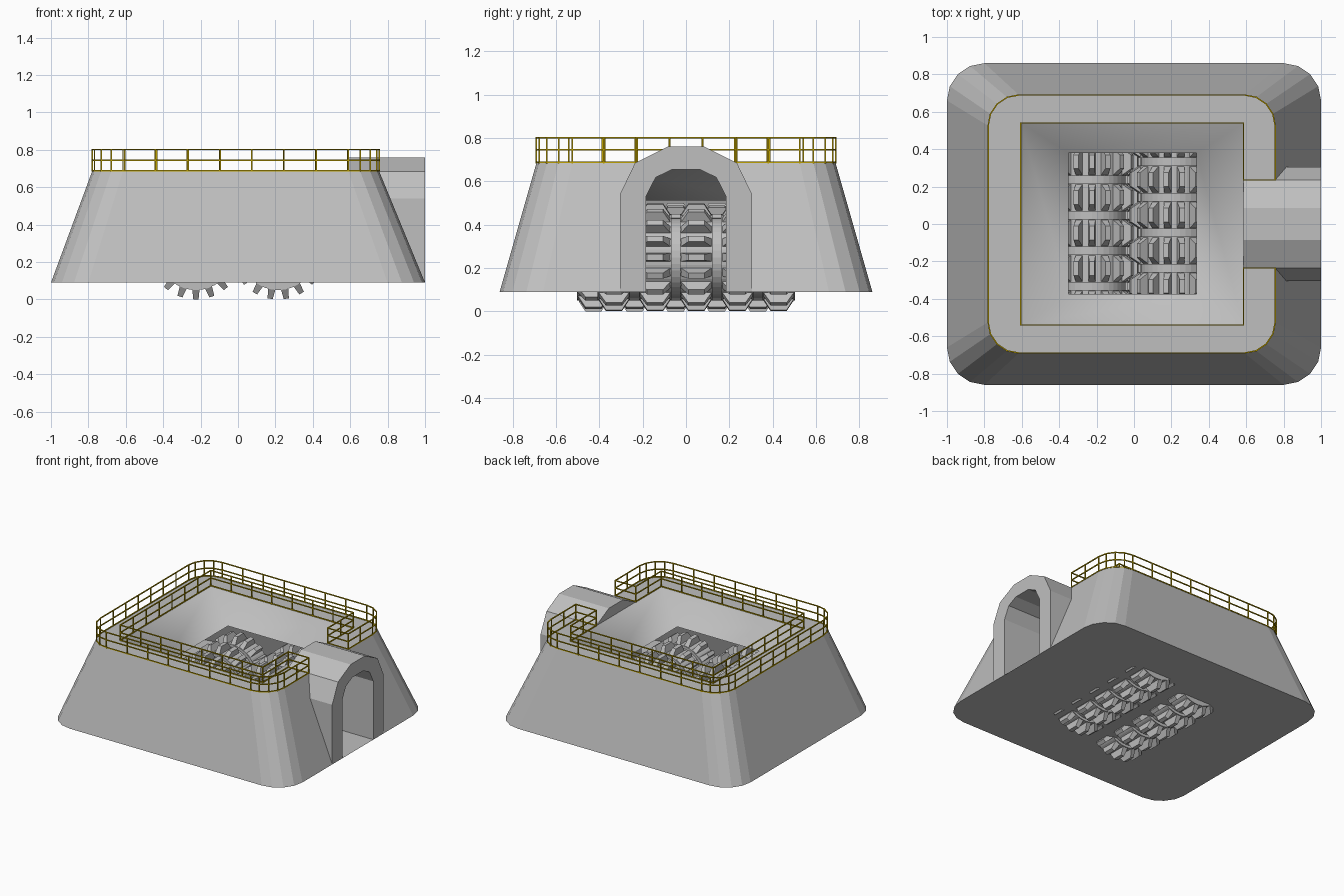
import bpy, bmesh, math
from mathutils import Vector, Matrix

if "Cube" in bpy.data.objects:
    bpy.data.objects.remove(bpy.data.objects["Cube"])


def material(name, rgb):
    m = bpy.data.materials.new(name)
    m.diffuse_color = (*rgb, 1)
    m.use_nodes = True
    m.node_tree.nodes["Principled BSDF"].inputs["Base Color"].default_value = m.diffuse_color
    return m


GREY = material("concrete grey", (0.52, 0.52, 0.52))
YELLOW = material("rail yellow", (0.52, 0.36, 0.0))

Z0, Z1 = 0.09, 0.685                     # base and deck heights
HX0, HX1, HY = -0.605, 0.585, 0.54       # hopper mouth
NOTCH = 0.235                            # half width of the deck notch at the arch


def finish(name, bm, mat, smooth=False, fix=True):
    if fix:
        bmesh.ops.recalc_face_normals(bm, faces=bm.faces)
    me = bpy.data.meshes.new(name)
    bm.to_mesh(me)
    bm.free()
    me.materials.append(mat)
    for p in me.polygons:
        p.use_smooth = smooth
    ob = bpy.data.objects.new(name, me)
    bpy.context.collection.objects.link(ob)
    return ob


def face(bm, pts):
    return bm.faces.new([bm.verts.new(p) for p in pts])


def outline(x0, x1, hy, r, z, n=4):
    """Rounded rectangle, one list of points per corner, counter-clockwise from +x -y."""
    corners = []
    for k, (sx, sy) in enumerate(((1, -1), (1, 1), (-1, 1), (-1, -1))):
        cx = x1 - r if sx > 0 else x0 + r
        cy = sy * (hy - r)
        corners.append([Vector((cx + r * math.cos(a), cy + r * math.sin(a), z))
                        for a in [(k - 1 + i / n) * math.pi / 2 for i in range(n + 1)]])
    return corners


low = outline(-1, 1, 0.86, 0.2, Z0)
top = outline(-0.78, 0.755, 0.69, 0.165, Z1)
mouth = [Vector((HX1, -HY, Z1)), Vector((HX1, HY, Z1)),
         Vector((HX0, HY, Z1)), Vector((HX0, -HY, Z1))]

# sloping body walls, floor and deck
bm = bmesh.new()
face(bm, [p for c in reversed(low) for p in reversed(c)])
for k in range(4):
    for i in range(4):
        face(bm, [low[k][i], low[k][i + 1], top[k][i + 1], top[k][i]])
    face(bm, [mouth[k]] + top[k])
    if k != 0:
        j = (k + 1) % 4
        face(bm, [low[k][-1], low[j][0], top[j][0], top[k][-1]])
        face(bm, [mouth[k], top[k][-1], top[j][0], mouth[j]])


# entrance side, left open for the arch
def wall_x(z):
    return 1 + (0.755 - 1) * (z - Z0) / (Z1 - Z0)


for s in (-1, 1):
    ya, yb = s * abs(low[0][-1].y), s * abs(top[0][-1].y)
    wall = [(1, ya, Z0), (1, s * 0.305, Z0), (wall_x(0.54), s * 0.305, 0.54),
            (0.755, s * NOTCH, Z1), (0.755, yb, Z1)]
    deck = [(0.755, s * NOTCH, Z1), (0.755, yb, Z1), (HX1, s * HY, Z1), (HX1, s * NOTCH, Z1)]
    face(bm, wall if s < 0 else wall[::-1])
    face(bm, deck[::-1] if s < 0 else deck)
bmesh.ops.remove_doubles(bm, verts=bm.verts, dist=0.0005)
finish("body_shell", bm, GREY, fix=False)

# funnel hopper, smooth shaded
bm = bmesh.new()
rim = [bm.verts.new(p) for p in mouth]
hole = [bm.verts.new(p) for p in ((0.335, -0.375, 0.512), (0.335, 0.38, 0.512),
                                  (-0.35, 0.38, 0.512), (-0.35, -0.375, 0.512))]
for k in range(4):
    j = (k + 1) % 4
    bm.faces.new([rim[k], rim[j], hole[j], hole[k]])
finish("hopper", bm, GREY, smooth=True, fix=False)

# entrance arch: outer and inner profile (y, z) swept along x
half_out = [(0.305, Z0), (0.305, 0.54), (NOTCH, Z1), (0.085, 0.76)]
half_in = [(0.185, Z0), (0.185, 0.53), (0.14, 0.618), (0.065, 0.655)]
profiles = [h + [(-y, z) for y, z in reversed(h)] for h in (half_out, half_in)]
bm = bmesh.new()
rows = [[bm.verts.new((x, y, z)) for y, z in p] for p in profiles for x in (HX1, 1.0)]
ob_, of_, ib_, if_ = rows
for a, b in ((ob_, of_), (of_, if_), (if_, ib_), (ib_, ob_)):
    for i in range(7):
        bm.faces.new([a[i], a[i + 1], b[i + 1], b[i]])
for i in (0, 7):
    bm.faces.new([ob_[i], of_[i], if_[i], ib_[i]])
finish("entrance_arch", bm, GREY)


# toothed crusher rollers
def roller(name, cx, shift, phase, teeth=18, discs=5, pitch=0.19):
    R, ROOT, CZ = 0.25, 0.2, 0.25
    bm = bmesh.new()
    rot = Matrix.Rotation(math.pi / 2, 4, 'X')

    def drum(radius, length, y):
        bmesh.ops.create_cone(bm, cap_ends=True, segments=teeth * 2, radius1=radius,
                              radius2=radius, depth=length,
                              matrix=Matrix.Translation((cx, y, CZ)) @ rot)

    drum(0.18, pitch * (discs - 1), shift)
    step = 2 * math.pi / teeth
    for d in range(discs):
        y = shift + (d - (discs - 1) / 2) * pitch
        drum(ROOT, 0.15, y)
        for t in range(teeth):
            a = -math.pi / 2 + (t + phase) * step
            rings = []
            # tapered tooth: wide foot, narrow tip
            for r, wa, wy in ((ROOT - 0.008, 0.3, 0.075), (R, 0.16, 0.037)):
                rings.append([bm.verts.new((cx + r * math.cos(a + sa * wa * step), y + sy * wy,
                                            CZ + r * math.sin(a + sa * wa * step)))
                              for sa, sy in ((-1, -1), (1, -1), (1, 1), (-1, 1))])
            foot, tip = rings
            bm.faces.new(tip)
            for i in range(4):
                j = (i + 1) % 4
                bm.faces.new([foot[i], foot[j], tip[j], tip[i]])
    finish(name, bm, GREY)


roller("roller_left", -0.225, -0.0475, 0)
roller("roller_right", 0.215, 0.0475, 0.5)


# guard rail around the whole deck
def divided(p, q, n):
    return [Vector(p).lerp(Vector(q), i / n) for i in range(n)]


path = []
for a, b, n in (((0.755, NOTCH, Z1), top[1][0], 2), (top[1][-1], top[2][0], 7),
                (top[2][-1], top[3][0], 7), (top[3][-1], top[0][0], 7),
                (top[0][-1], (0.755, -NOTCH, Z1), 2),
                ((0.755, -NOTCH, Z1), (HX1, -NOTCH, Z1), 1),
                ((HX1, -NOTCH, Z1), mouth[0], 2), (mouth[0], mouth[3], 7),
                (mouth[3], mouth[2], 7), (mouth[2], mouth[1], 7),
                (mouth[1], (HX1, NOTCH, Z1), 2), ((HX1, NOTCH, Z1), (0.755, NOTCH, Z1), 1)):
    path += divided(a, b, n)
    for c in top:                        # follow the rounded corner when one begins here
        if (Vector(b) - c[0]).length < 1e-5:
            path += c[:-1]

bm = bmesh.new()


def bar(p, q, w=0.007):
    d = q - p
    m = (Matrix.Translation((p + q) / 2) @ d.to_track_quat('Z', 'Y').to_matrix().to_4x4()
         @ Matrix.Diagonal((w, w, d.length + w * 0.5, 1)))
    bmesh.ops.create_cube(bm, size=1, matrix=m)


for i, p in enumerate(path):
    q = path[(i + 1) % len(path)]
    for h in (0.003, 0.06, 0.117):
        bar(p + Vector((0, 0, h)), q + Vector((0, 0, h)))
    bar(p, p + Vector((0, 0, 0.117)))
finish("guard_rail", bm, YELLOW)
